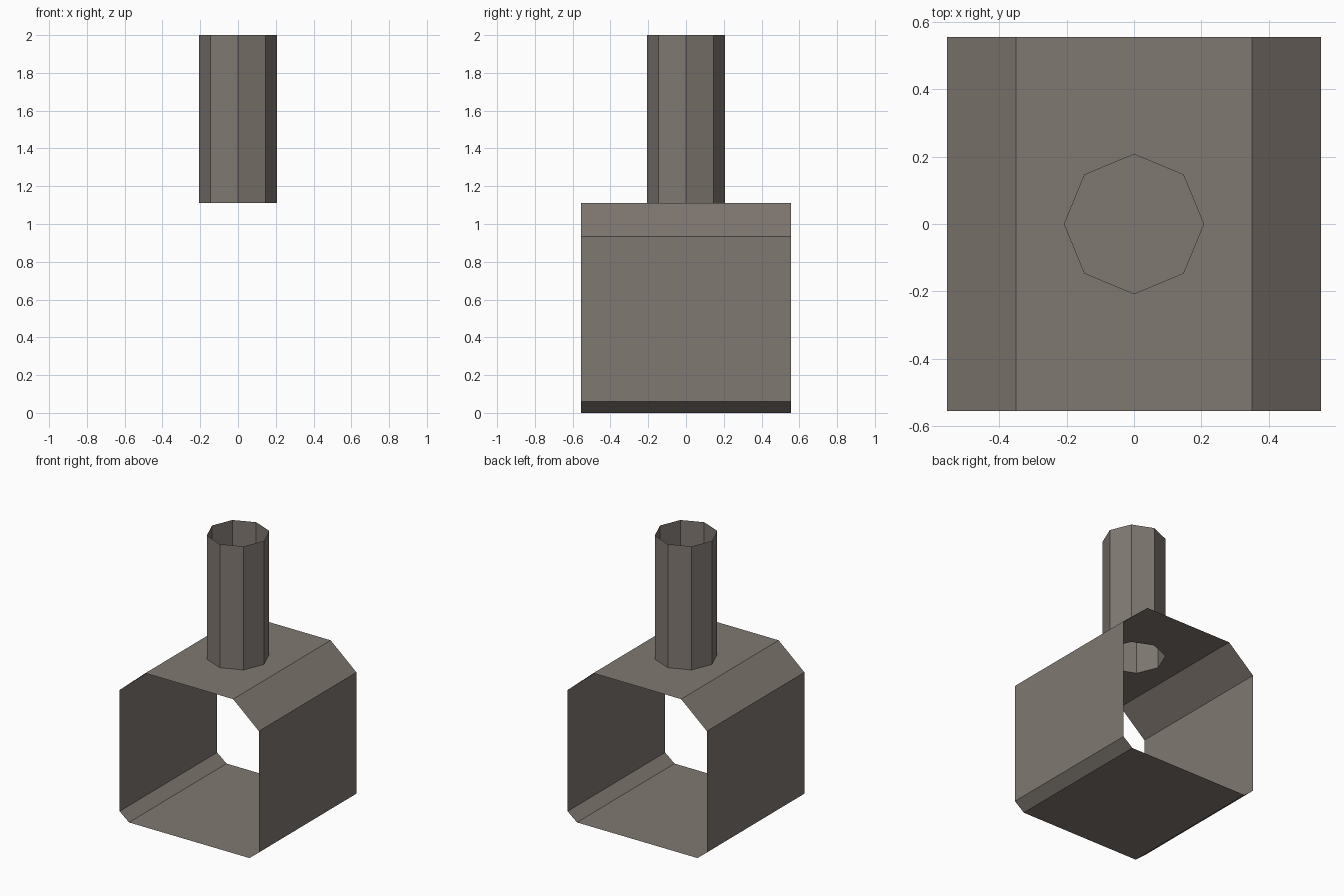
import bpy, bmesh, math

if "Cube" in bpy.data.objects:
    bpy.data.objects.remove(bpy.data.objects["Cube"])

mat = bpy.data.materials.new("warm_grey")
mat.diffuse_color = (0.216, 0.19, 0.168, 1)
mat.use_nodes = True
mat.node_tree.nodes["Principled BSDF"].inputs["Base Color"].default_value = mat.diffuse_color

HALF_Y, TOP, R = 0.555, 1.11, 0.207


def finish(bm, name):
    mesh = bpy.data.meshes.new(name)
    bm.to_mesh(mesh)
    bm.free()
    mesh.materials.append(mat)
    obj = bpy.data.objects.new(name, mesh)
    bpy.context.collection.objects.link(obj)


def octagon(bm, z):
    return [bm.verts.new((R * math.cos(i * math.pi / 4), R * math.sin(i * math.pi / 4), z))
            for i in range(8)]


# Sleeve: chamfered profile running front to back, open at both ends
bm = bmesh.new()
half = [(0.48, 0), (0.555, 0.06), (0.555, 0.934), (0.35, TOP)]
profile = half + [(-x, z) for x, z in reversed(half)]
front = [bm.verts.new((x, -HALF_Y, z)) for x, z in profile]
back = [bm.verts.new((x, HALF_Y, z)) for x, z in profile]
for i in range(8):
    j = (i + 1) % 8
    if i != 3:  # the top is made separately, with a hole
        bm.faces.new((front[i], front[j], back[j], back[i]))

# Top panel of the sleeve with an octagonal hole under the pipe
ring = octagon(bm, TOP)
corners = [front[3], back[3], back[4], front[4]]
edges = []
for loop in (ring, corners):
    for a, b in zip(loop, loop[1:] + loop[:1]):
        edges.append(bm.edges.get((a, b)) or bm.edges.new((a, b)))
bmesh.ops.triangle_fill(bm, edges=edges, use_beauty=True, normal=(0, 0, 1))
for f in bm.faces:
    f.normal_update()
    c = f.calc_center_median()
    outward = f.normal.x * c.x + f.normal.z * (c.z - 0.55)
    if outward < 0:
        f.normal_flip()
finish(bm, "sleeve")

# Pipe: open eight-sided tube
bm = bmesh.new()
low, high = octagon(bm, TOP), octagon(bm, 2.0)
for i in range(8):
    j = (i + 1) % 8
    bm.faces.new((low[i], low[j], high[j], high[i]))
finish(bm, "pipe")
